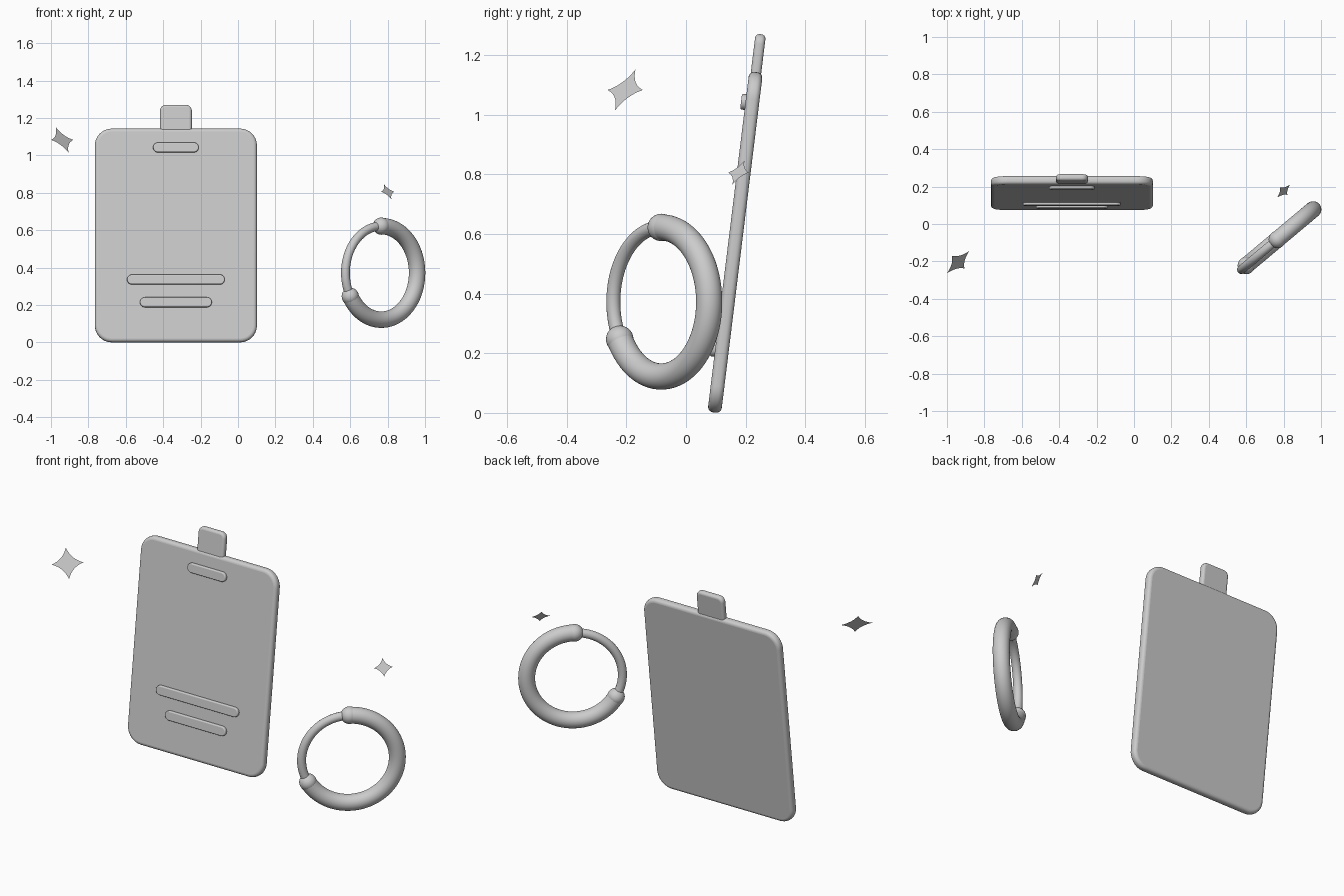
import bpy, bmesh, math
from mathutils import Matrix, Vector

if "Cube" in bpy.data.objects:
    bpy.data.objects.remove(bpy.data.objects["Cube"])

grey = bpy.data.materials.new("light_grey")
grey.diffuse_color = (0.6, 0.6, 0.6, 1)
grey.use_nodes = True
grey.node_tree.nodes["Principled BSDF"].inputs["Base Color"].default_value = grey.diffuse_color


def finish(name, bm, matrix):
    mesh = bpy.data.meshes.new(name)
    bm.to_mesh(mesh)
    bm.free()
    mesh.transform(matrix)
    mesh.materials.append(grey)
    obj = bpy.data.objects.new(name, mesh)
    bpy.context.collection.objects.link(obj)
    return obj


def frame(origin, u, v):
    u, v = Vector(u).normalized(), Vector(v).normalized()
    m = Matrix((u, v, u.cross(v))).transposed().to_4x4()
    m.translation = origin
    return m


def bridge(bm, a, b):
    n = len(a)
    for i in range(n):
        bm.faces.new((a[i], a[(i + 1) % n], b[(i + 1) % n], b[i])).smooth = True


def slab(name, matrix, centre, w, h, t, r, bevel, seg=10, steps=5):
    """Rounded rectangle with rolled front and back edges."""
    bm = bmesh.new()
    half = [(bevel * (1 - math.cos(a)), t / 2 - bevel + bevel * math.sin(a))
            for a in (i * math.pi / 2 / steps for i in range(steps + 1))]
    layers = [(d, -z) for d, z in reversed(half)] + half
    rings = []
    for d, z in layers:
        ring = []
        for k, (sx, sy) in enumerate(((1, 1), (-1, 1), (-1, -1), (1, -1))):
            for i in range(seg + 1):
                a = (k + i / seg * 0.9999) * math.pi / 2
                ring.append(bm.verts.new((
                    centre[0] + sx * (w / 2 - r) + (r - d) * math.cos(a),
                    centre[1] + sy * (h / 2 - r) + (r - d) * math.sin(a),
                    centre[2] + z)))
        rings.append(ring)
    for a, b in zip(rings, rings[1:]):
        bridge(bm, a, b)
    bm.faces.new(rings[0][::-1])
    bm.faces.new(rings[-1])
    return finish(name, bm, matrix)


def arc_tube(name, matrix, radius, tube, a0, a1, seg, sides, ball=0):
    """Tube swept along an arc, with optional ball ends."""
    bm = bmesh.new()
    rings = []
    for i in range(seg + 1):
        a = math.radians(a0 + (a1 - a0) * i / seg)
        ring = []
        for j in range(sides):
            b = -2 * math.pi * j / sides
            rr = radius + tube * math.cos(b)
            ring.append(bm.verts.new((rr * math.cos(a), rr * math.sin(a), tube * math.sin(b))))
        rings.append(ring)
    for a, b in zip(rings, rings[1:]):
        bridge(bm, a, b)
    bm.faces.new(rings[0][::-1])
    bm.faces.new(rings[-1])
    bmesh.ops.recalc_face_normals(bm, faces=bm.faces[:])
    if ball:
        for a in (math.radians(a0), math.radians(a1)):
            loc = Matrix.Translation((radius * math.cos(a), radius * math.sin(a), 0))
            res = bmesh.ops.create_uvsphere(bm, u_segments=32, v_segments=16, radius=ball, matrix=loc)
            for v in res["verts"]:
                for f in v.link_faces:
                    f.smooth = True
    return finish(name, bm, matrix)


def sparkle(name, origin, size):
    """Flat four-pointed star with concave sides, facing front right above."""
    bm = bmesh.new()
    pts, n, c = [], 8, 0.25
    for k in range(4):
        for i in range(n):
            t = i / n
            x = (1 - t) ** 2 + 2 * t * (1 - t) * c
            y = t * t + 2 * t * (1 - t) * c
            p = Matrix.Rotation(k * math.pi / 2, 3, 'Z') @ Vector((x, y, 0))
            pts.append(bm.verts.new(p * size))
    mid = bm.verts.new((0, 0, 0))
    for i in range(len(pts)):
        bm.faces.new((mid, pts[i], pts[(i + 1) % len(pts)]))
    return finish(name, bm, frame(origin, (1, 1, 0), (-1, 1, 2)))


# Badge leaning back by seven degrees
tilt = math.radians(7)
badge = frame((-0.332, 0.165, 0.572), (1, 0, 0), (0, math.sin(tilt), math.cos(tilt)))
slab("badge_card", badge, (0, 0, 0), 0.866, 1.15, 0.046, 0.09, 0.018)
slab("badge_clip_tab", badge, (0, 0.603, 0), 0.17, 0.20, 0.035, 0.032, 0.014)

# Raised pill bars on the front of the badge
for name, v, w in (("badge_slot", 0.471, 0.244),
                   ("long_text_bar", -0.2405, 0.522),
                   ("short_text_bar", -0.363, 0.384)):
    slab(name, badge, (0, v, 0.026), w, 0.053, 0.024, 0.0264, 0.006)

# Ring: thick open band closed by a thin wire
turn = math.radians(40)
ring = frame((0.766, -0.083, 0.372), (math.cos(turn), math.sin(turn), 0), (0, 0, 1))
arc_tube("ring_thick_band", ring, 0.25, 0.044, -150, 90, 72, 32, ball=0.046)
arc_tube("ring_thin_wire", ring, 0.25, 0.0235, 88, 212, 40, 24)

# Floating sparkles
sparkle("large_sparkle", (-0.94, -0.204, 1.083), 0.084)
sparkle("small_sparkle", (0.80, 0.176, 0.806), 0.05)
